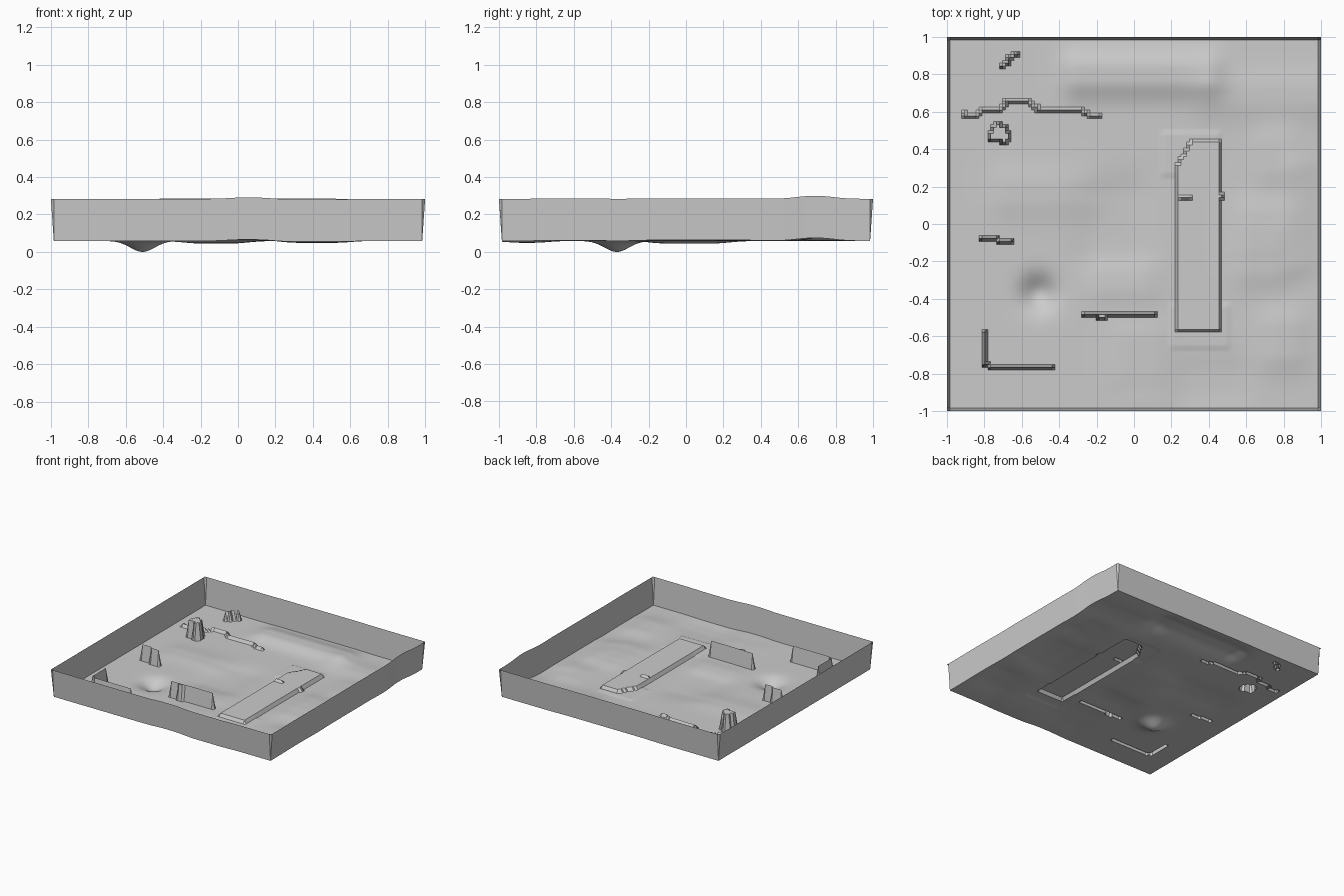
import bpy, bmesh, math

N = 128                 # cells per side
STEP = 2 / N
BASE = 0.06             # floor level
WALL = 0.225            # rim height above floor

# Soft hills and hollows: x, y, half length x, half length y, height
BUMPS = [
    (0.05, 0.80, 0.34, 0.03, 0.035, 0.07),
    (0.72, 0.69, 0.30, 0.02, 0.015, 0.08),
    (-0.47, 0.17, 0.20, 0.03, 0.012, 0.08),
    (0.77, 0.36, 0.02, 0.06, 0.016, 0.08),
    (0.70, 0.02, 0.06, 0.02, 0.018, 0.08),
    (0.68, -0.20, 0.05, 0.04, 0.018, 0.08),
    (0.88, 0.05, 0.01, 0.25, 0.012, 0.06),
    (0.80, -0.62, 0.03, 0.07, 0.018, 0.08),
    (-0.12, 0.00, 0.08, 0.14, -0.014, 0.09),
    (-0.05, -0.30, 0.10, 0.03, 0.010, 0.07),
    (0.02, -0.70, 0.06, 0.08, 0.010, 0.08),
    (0.42, -0.85, 0.10, 0.03, -0.010, 0.08),
    (0.06, -0.98, 0.05, 0.02, 0.006, 0.06),
    (-0.51, -0.37, 0.0, 0.0, -0.059, 0.065),
]


def terrain(x, y):
    z = BASE
    for cx, cy, hx, hy, h, s in BUMPS:
        dx = max(0, abs(x - cx) - hx)
        dy = max(0, abs(y - cy) - hy)
        z += h * math.exp(-(dx * dx + dy * dy) / (2 * s * s))
    return z


def idx(v):
    return max(0, min(N, round((v + 1) / STEP)))


raised = {}


def line(points, h):
    """Raise the grid points along a polyline."""
    for (x0, y0), (x1, y1) in zip(points, points[1:]):
        n = max(1, round(max(abs(x1 - x0), abs(y1 - y0)) / STEP))
        for k in range(n + 1):
            t = k / n
            raised[idx(x0 + (x1 - x0) * t), idx(y0 + (y1 - y0) * t)] = h


def box(x0, x1, y0, y1, h, keep=lambda x, y: True):
    """Raise a rectangle of grid points."""
    for i in range(idx(x0), idx(x1) + 1):
        for j in range(idx(y0), idx(y1) + 1):
            if keep(i * STEP - 1, j * STEP - 1):
                raised[i, j] = h


# Low landing pads and long central platform with a cut corner
box(0.21, 0.50, -0.65, -0.43, 0.005)
box(0.16, 0.45, 0.26, 0.49, 0.005)
box(0.235, 0.45, -0.56, 0.43, 0.03,
    lambda x, y: y - 0.25 < (x - 0.2) * 1.9)
box(0.25, 0.30, 0.14, 0.145, 0.05)
box(0.45, 0.47, 0.14, 0.155, 0.03)

# Straight wall, corner wall and stepped wall
line([(-0.26, -0.485), (0.11, -0.485)], 0.13)
line([(-0.19, -0.50), (-0.16, -0.50)], 0.13)
line([(-0.80, -0.58), (-0.80, -0.75), (-0.77, -0.765), (-0.44, -0.765)], 0.13)
line([(-0.82, -0.08), (-0.73, -0.08), (-0.72, -0.095), (-0.65, -0.095)], 0.13)
line([(-0.82, -0.075), (-0.73, -0.075)], 0.13)

# Low winding kerb
line([(-0.91, 0.60), (-0.90, 0.58), (-0.84, 0.58), (-0.81, 0.61),
      (-0.72, 0.61), (-0.68, 0.66), (-0.56, 0.66), (-0.51, 0.605),
      (-0.28, 0.605), (-0.23, 0.58), (-0.18, 0.58)], 0.025)

# Round pillar and small stepped rock
box(-0.75, -0.69, 0.45, 0.51, 0.14)
box(-0.74, -0.72, 0.45, 0.53, 0.14)
box(-0.76, -0.67, 0.46, 0.48, 0.14)
box(-0.71, -0.68, 0.43, 0.49, 0.14)
line([(-0.70, 0.845), (-0.675, 0.86), (-0.67, 0.89), (-0.62, 0.905)], 0.08)

# Raised rim around the ground
for k in range(N + 1):
    for key in ((k, 0), (k, N), (0, k), (N, k)):
        raised[key] = WALL

# Ground sheet
bm = bmesh.new()
rows = []
for j in range(N + 1):
    y = j * STEP - 1
    rows.append([bm.verts.new((i * STEP - 1, y, terrain(i * STEP - 1, y) + raised.get((i, j), 0)))
                 for i in range(N + 1)])
for j in range(N):
    for i in range(N):
        bm.faces.new((rows[j][i], rows[j][i + 1], rows[j + 1][i + 1], rows[j + 1][i]))
low = min(v.co.z for v in bm.verts)
for v in bm.verts:
    v.co.z -= low
mesh = bpy.data.meshes.new("walled_ground")
bm.to_mesh(mesh)
bm.free()
ground = bpy.data.objects.new("walled_ground", mesh)
bpy.context.collection.objects.link(ground)
bpy.context.view_layer.objects.active = ground
ground.select_set(True)
bpy.ops.object.shade_smooth_by_angle(angle=math.radians(30))
